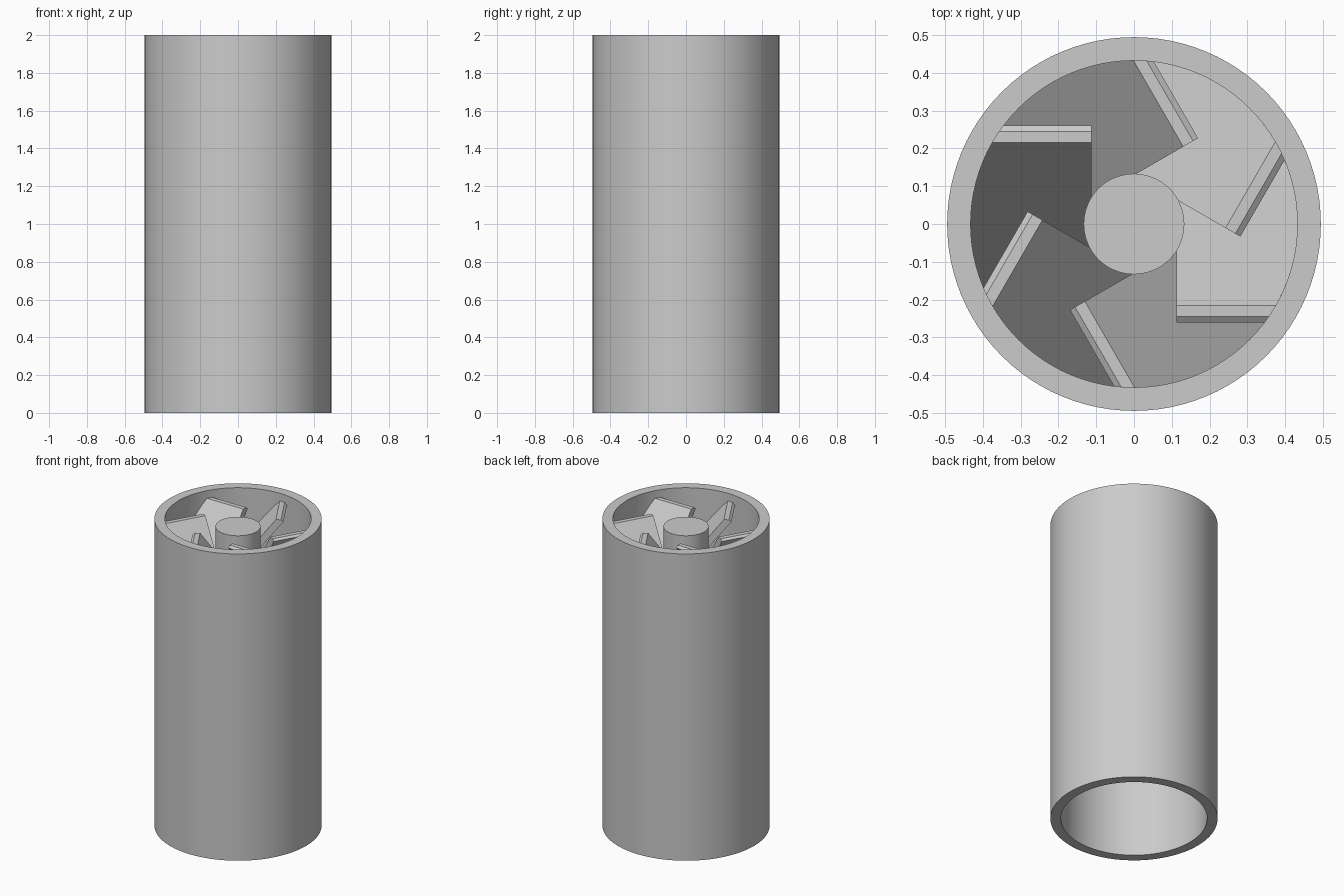
import bpy, bmesh, math
from mathutils import Matrix, Vector

if "Cube" in bpy.data.objects:
    bpy.data.objects.remove(bpy.data.objects["Cube"])

OUTER, INNER, HUB = 0.494, 0.432, 0.133
HEIGHT, FAN_TOP, FAN_BOTTOM = 2.0, 1.95, 1.33
BLADES, CHORD, THICK = 6, 0.79, 0.043
BLADE_ROOT = 0.112
LEAN = math.radians(38)

grey = bpy.data.materials.new("light grey")
grey.use_nodes = True
grey.diffuse_color = (0.6, 0.6, 0.6, 1)
grey.node_tree.nodes["Principled BSDF"].inputs["Base Color"].default_value = (0.6, 0.6, 0.6, 1)


def add_object(name, bm, smooth=False):
    bmesh.ops.recalc_face_normals(bm, faces=bm.faces)
    mesh = bpy.data.meshes.new(name)
    bm.to_mesh(mesh)
    bm.free()
    mesh.materials.append(grey)
    obj = bpy.data.objects.new(name, mesh)
    bpy.context.collection.objects.link(obj)
    if smooth:
        bpy.ops.object.select_all(action='DESELECT')
        obj.select_set(True)
        bpy.context.view_layer.objects.active = obj
        bpy.ops.object.shade_smooth_by_angle(angle=math.radians(30))
    return obj


def lathe(name, profile, closed):
    """Spin a profile of (radius, z) points around the z axis."""
    bm = bmesh.new()
    verts = [bm.verts.new((r, 0, z)) for r, z in profile]
    edges = [bm.edges.new(pair) for pair in zip(verts, verts[1:])]
    if closed:
        edges.append(bm.edges.new((verts[-1], verts[0])))
    bmesh.ops.spin(bm, geom=verts + edges, cent=(0, 0, 0), axis=(0, 0, 1),
                   angle=math.tau, steps=96, use_duplicate=False)
    bmesh.ops.remove_doubles(bm, verts=bm.verts, dist=1e-4)
    return add_object(name, bm, smooth=True)


def slice_mesh(bm, co, normal, clear=False):
    cut = bmesh.ops.bisect_plane(bm, geom=bm.verts[:] + bm.edges[:] + bm.faces[:],
                                 plane_co=co, plane_no=normal, clear_outer=clear)
    if clear:
        edges = [e for e in cut["geom_cut"] if isinstance(e, bmesh.types.BMEdge)]
        bmesh.ops.edgeloop_fill(bm, edges=edges)


def blade(name, angle):
    """Leaning plate, cut level at both ends and rounded to fit the tube wall."""
    bm = bmesh.new()
    bmesh.ops.create_cube(bm, size=1)
    middle = (FAN_TOP + FAN_BOTTOM) / 2
    length = INNER - BLADE_ROOT
    bmesh.ops.transform(bm, verts=bm.verts, matrix=(
        Matrix.Translation((BLADE_ROOT + length / 2, 0, middle))
        @ Matrix.Rotation(LEAN, 4, 'X')
        @ Matrix.Diagonal((length, THICK, CHORD, 1))))
    slice_mesh(bm, (0, 0, FAN_TOP), (0, 0, 1), clear=True)
    slice_mesh(bm, (0, 0, FAN_BOTTOM), (0, 0, -1), clear=True)
    for i in range(-12, 13):
        slice_mesh(bm, (0, i * 0.02, 0), (0, 1, 0))
    for v in bm.verts:
        if v.co.x > INNER - 0.01:
            v.co.x = math.sqrt(INNER ** 2 - v.co.y ** 2)
    bmesh.ops.rotate(bm, verts=bm.verts, cent=Vector(),
                     matrix=Matrix.Rotation(angle, 3, 'Z'))
    return add_object(name, bm)


# Outer tube
lathe("tube", [(OUTER, 0), (OUTER, HEIGHT), (INNER, HEIGHT), (INNER, 0)], closed=True)

# Fan hub
lathe("fan_hub", [(0, FAN_BOTTOM), (HUB, FAN_BOTTOM), (HUB, FAN_TOP), (0, FAN_TOP)], closed=False)

# Fan blades
for n in range(BLADES):
    blade(f"fan_blade_{n + 1}", math.tau * n / BLADES)
